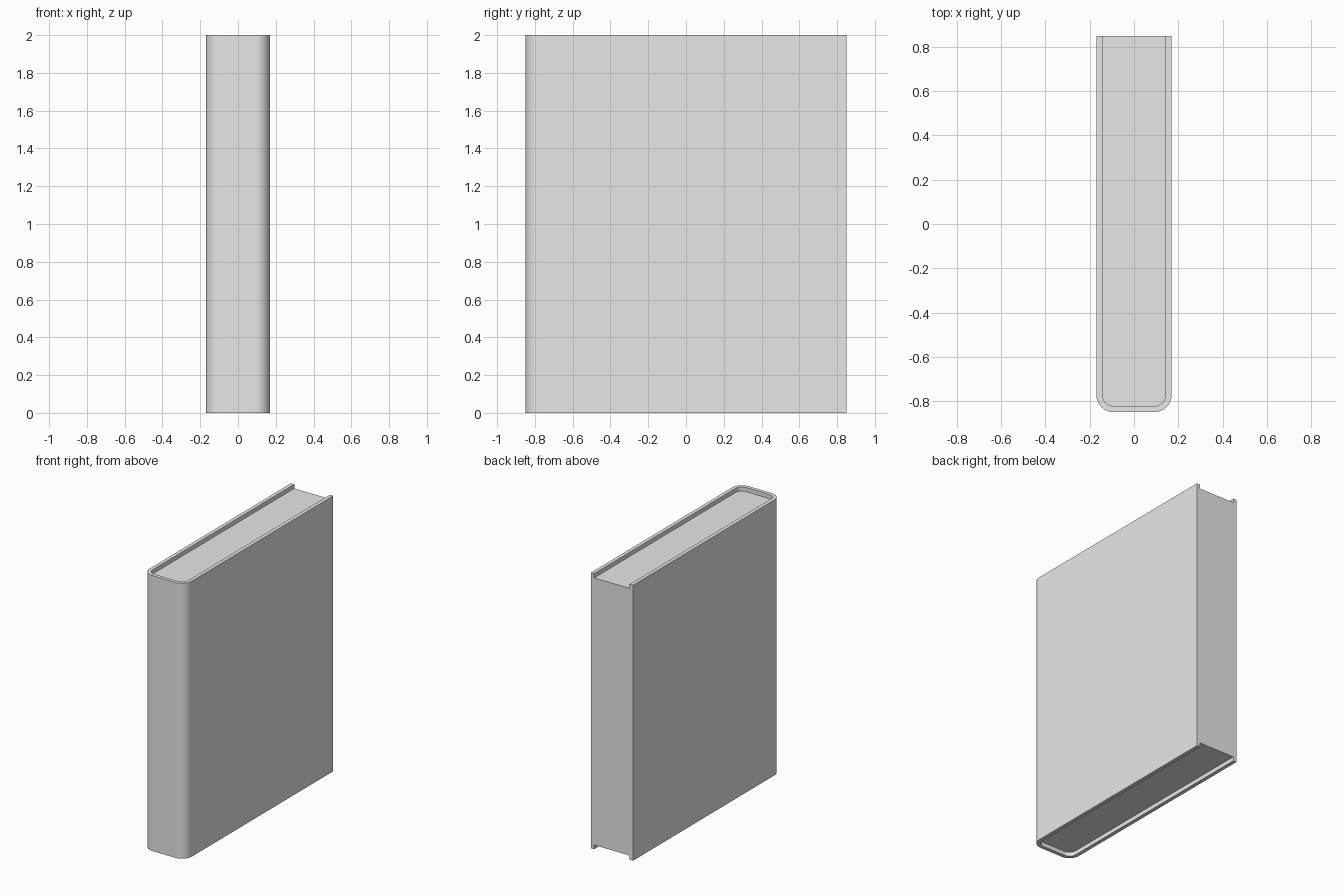
import bpy
import bmesh
from math import cos, sin, pi, radians

cube = bpy.data.objects.get("Cube")
if cube:
    bpy.data.objects.remove(cube, do_unlink=True)

HALF_W, HALF_D, HEIGHT = 0.17, 0.85, 2.0
BOARD = 0.027      # cover thickness
RECESS = 0.03      # how far the pages sit below the cover edges
RADIUS = 0.078     # outer spine corner
SEGMENTS = 8

grey = bpy.data.materials.new("plain grey")
grey.use_nodes = True
grey.diffuse_color = (0.8, 0.8, 0.8, 1)
grey.node_tree.nodes["Principled BSDF"].inputs["Base Color"].default_value = grey.diffuse_color


def u_outline(inset):
    """Open U from the back right, round the spine, to the back left."""
    w, front, r = HALF_W - inset, -HALF_D + inset, RADIUS - inset
    points = [(-w, HALF_D)]
    for cx, start in ((-w + r, pi), (w - r, 1.5 * pi)):
        for i in range(SEGMENTS + 1):
            a = start + i * pi / 2 / SEGMENTS
            points.append((cx + r * cos(a), front + r + r * sin(a)))
    return points + [(w, HALF_D)]


def prism(name, outline, bottom, top):
    bm = bmesh.new()
    base = bm.faces.new([bm.verts.new((x, y, bottom)) for x, y in outline])
    side = bmesh.ops.extrude_face_region(bm, geom=[base], use_keep_orig=True)
    raised = [v for v in side["geom"] if isinstance(v, bmesh.types.BMVert)]
    bmesh.ops.translate(bm, verts=raised, vec=(0, 0, top - bottom))
    bmesh.ops.recalc_face_normals(bm, faces=bm.faces)
    mesh = bpy.data.meshes.new(name)
    bm.to_mesh(mesh)
    bm.free()
    mesh.materials.append(grey)
    obj = bpy.data.objects.new(name, mesh)
    bpy.context.collection.objects.link(obj)
    bpy.ops.object.select_all(action="DESELECT")
    obj.select_set(True)
    bpy.context.view_layer.objects.active = obj
    bpy.ops.object.shade_smooth_by_angle(angle=radians(30))
    # Keep the boards flat next to the rounded spine corners
    obj.modifiers.new("flat boards", "WEIGHTED_NORMAL").keep_sharp = True
    return obj


# Cover: boards and spine in one wrapped sheet
prism("book_cover", u_outline(0) + u_outline(BOARD)[::-1], 0, HEIGHT)

# Page block, recessed at head and foot, flush at the fore edge
prism("page_block", u_outline(BOARD), RECESS, HEIGHT - RECESS)
